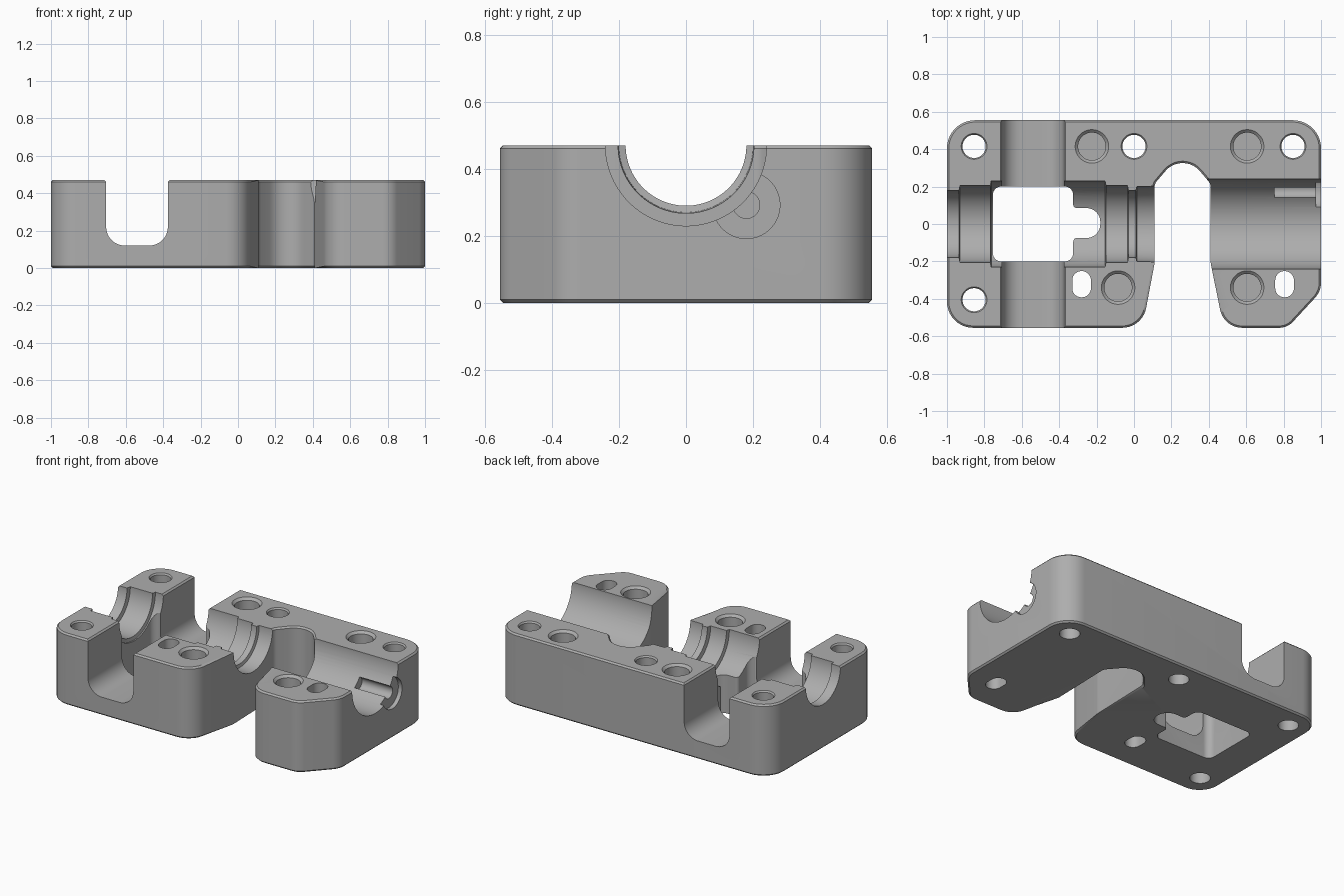
import bpy, bmesh, math
from mathutils import Vector, Matrix

cube = bpy.data.objects.get("Cube")
if cube:
    bpy.data.objects.remove(cube, do_unlink=True)

TOP = 0.47
EDGE = 0.01

grey = bpy.data.materials.new("machined grey")
grey.use_nodes = True
colour = (0.42, 0.42, 0.42, 1)
grey.diffuse_color = colour
grey.node_tree.nodes["Principled BSDF"].inputs["Base Color"].default_value = colour


def rounded(corners, steps=10):
    """Polygon with each corner (x, y, radius) replaced by an arc."""
    out = []
    for i, (x, y, r) in enumerate(corners):
        p = Vector((x, y))
        if r == 0:
            out.append(p)
            continue
        a = (Vector(corners[i - 1][:2]) - p).normalized()
        b = (Vector(corners[(i + 1) % len(corners)][:2]) - p).normalized()
        half = a.angle(b) / 2
        centre = p + (a + b).normalized() * r / math.sin(half)
        t = r / math.tan(half)
        start, end = p + a * t - centre, p + b * t - centre
        turn = start.angle_signed(end)
        for k in range(steps + 1):
            ang = -turn * k / steps
            out.append(centre + Matrix.Rotation(ang, 2) @ start)
    return out


def finish(bm, name, matrix=None):
    if matrix:
        bm.transform(matrix)
    bmesh.ops.recalc_face_normals(bm, faces=bm.faces)
    mesh = bpy.data.meshes.new(name)
    bm.to_mesh(mesh)
    bm.free()
    mesh.materials.append(grey)
    obj = bpy.data.objects.new(name, mesh)
    bpy.context.collection.objects.link(obj)
    return obj


def prism(name, points, low, high, matrix=None, chamfer=0):
    bm = bmesh.new()
    base = bm.faces.new([bm.verts.new((p.x, p.y, low)) for p in points])
    new = bmesh.ops.extrude_face_region(bm, geom=[base])["geom"]
    for v in new:
        if isinstance(v, bmesh.types.BMVert):
            v.co.z = high
    if chamfer:
        rim = [e for e in bm.edges if e.verts[0].co.z == e.verts[1].co.z]
        bmesh.ops.bevel(bm, geom=rim, offset=chamfer, segments=1, affect="EDGES")
    return finish(bm, name, matrix)


def lathe(name, profile, matrix, sides=48):
    """Closed solid of revolution about z from (height, radius) steps."""
    bm = bmesh.new()
    rings = []
    for h, r in profile:
        angles = [(k + 0.5) * math.tau / sides for k in range(sides)]
        rings.append([bm.verts.new((r * math.cos(a), r * math.sin(a), h)) for a in angles])
    for lo, hi in zip(rings, rings[1:]):
        for k in range(sides):
            n = (k + 1) % sides
            bm.faces.new((lo[k], lo[n], hi[n], hi[k]))
    bm.faces.new(rings[0])
    bm.faces.new(rings[-1])
    return finish(bm, name, matrix)


# Main block, with the tapered front opening in its outline
D = 0.555
outline = rounded([
    (-1, -D, 0.14), (0.045, -D, 0.13), (0.11, -0.21, 0.1), (0.11, 0.215, 0.05),
    (0.26, 0.391, 0.12), (0.41, 0.215, 0.05), (0.41, -0.21, 0.1), (0.48, -D, 0.12),
    (0.82, -D, 0.1), (1, -0.36, 0.12), (1, D, 0.15), (-1, D, 0.15)])
block = prism("bearing_block", outline, 0, TOP, chamfer=EDGE)
cutters = []

# Cross channel running front to back, flared at the rim
L, R, F = -0.705, -0.375, 0.12
channel = rounded([
    (L, F, 0.1), (R, F, 0.1), (R, TOP - EDGE, 0), (R + 0.02, TOP + EDGE, 0),
    (R + 0.02, 0.6, 0), (L - 0.02, 0.6, 0), (L - 0.02, TOP + EDGE, 0), (L, TOP - EDGE, 0)])
cutters.append(prism("channel_cutter", channel, -1, 1, Matrix.Rotation(math.pi / 2, 4, "X")))

# Window through the floor, with a round-ended notch
window = rounded([
    (-0.755, -0.2, 0.045), (-0.325, -0.2, 0.045), (-0.325, -0.075, 0.02),
    (-0.18, -0.075, 0.074), (-0.18, 0.085, 0.074), (-0.325, 0.085, 0.02),
    (-0.325, 0.2, 0.045), (-0.755, 0.2, 0.045)])
cutters.append(prism("window_cutter", window, -0.1, 0.7))

# Stepped bore along x, with retaining lips and grooves
along_x = Matrix.Translation((0, 0, TOP)) @ Matrix.Rotation(math.pi / 2, 4, "Y")
left_bore = [(-1.1, 0.18), (-0.935, 0.18), (-0.93, 0.207), (-0.768, 0.207), (-0.763, 0.23),
             (-0.155, 0.23), (-0.15, 0.207), (-0.035, 0.207), (-0.03, 0.18),
             (0.01, 0.18), (0.015, 0.2), (0.2, 0.205)]
cutters.append(lathe("left_bore_cutter", left_bore, along_x, 72))
cutters.append(lathe("right_bore_cutter", [(0.33, 0.24), (1.1, 0.24)], along_x, 72))

# Pin seat and shallow round recess at the right-hand end
pin_axis = Matrix.Translation((0, 0.18, 0.292)) @ Matrix.Rotation(math.pi / 2, 4, "Y")
cutters.append(lathe("pin_cutter", [(0.75, 0.04), (1.1, 0.04)], pin_axis, 24))
cutters.append(lathe("recess_cutter", [(0.973, 0.1), (1.1, 0.1)], pin_axis))

# Through holes
for x, y in [(-0.855, 0.415), (-0.855, -0.405), (0, 0.415), (0.85, 0.415)]:
    hole = [(-0.05, 0.062), (TOP - EDGE, 0.062), (TOP + EDGE, 0.076)]
    cutters.append(lathe("hole_cutter", hole, Matrix.Translation((x, y, 0))))

# Wider blind holes
for x, y in [(-0.225, 0.415), (0.605, 0.415), (-0.085, -0.34), (0.605, -0.34)]:
    hole = [(0.15, 0.074), (TOP - 0.015, 0.074), (TOP + EDGE, 0.1)]
    cutters.append(lathe("blind_hole_cutter", hole, Matrix.Translation((x, y, 0))))

# Elongated through holes
W, H = 0.05, 0.07
for x, y in [(-0.28, -0.322), (0.805, -0.322)]:
    slot = rounded([(x - W, y - H, 0.049), (x + W, y - H, 0.049),
                    (x + W, y + H, 0.049), (x - W, y + H, 0.049)])
    cutters.append(prism("slot_cutter", slot, -0.1, 0.6))

# Cut everything from the block
bpy.context.view_layer.objects.active = block
for cutter in cutters:
    cutter.hide_render = True
    mod = block.modifiers.new("cut", "BOOLEAN")
    mod.operation = "DIFFERENCE"
    mod.solver = "EXACT"
    mod.object = cutter
    bpy.ops.object.modifier_apply(modifier=mod.name)
    bpy.data.objects.remove(cutter, do_unlink=True)

bpy.ops.object.select_all(action="DESELECT")
block.select_set(True)
bpy.ops.object.shade_smooth_by_angle(angle=math.radians(30))
